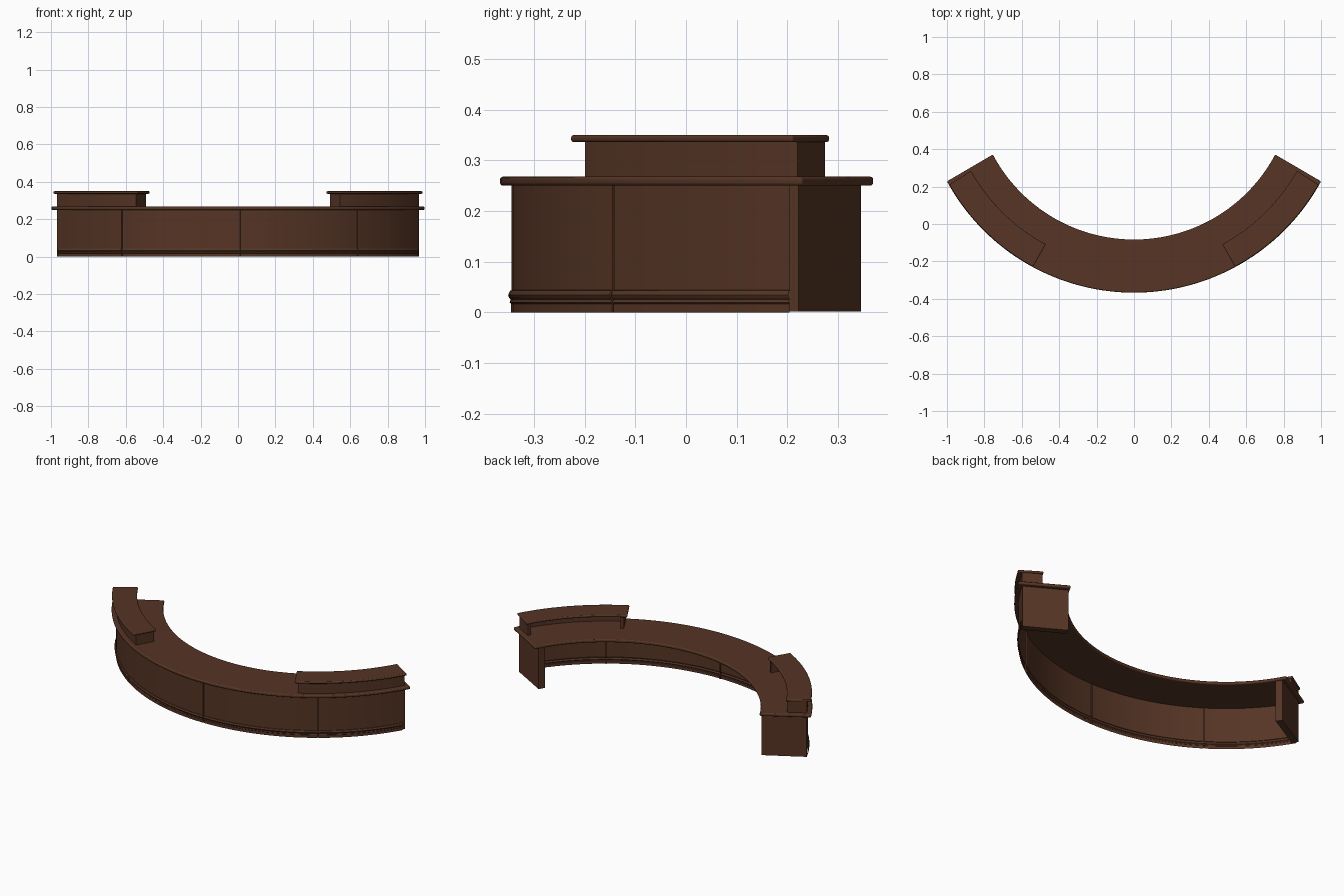
import bpy, bmesh, math

if "Cube" in bpy.data.objects:
    bpy.data.objects.remove(bpy.data.objects["Cube"])

CY = 0.771  # y of the common centre of all arcs
wood = bpy.data.materials.new("dark_brown_wood")
wood.diffuse_color = (0.092, 0.035, 0.018, 1)
wood.use_nodes = True
wood.node_tree.nodes["Principled BSDF"].inputs["Base Color"].default_value = wood.diffuse_color


def pt(r, deg, z):
    """Point on the arc; the angle is measured from the front (-y)."""
    a = math.radians(deg)
    return (r * math.sin(a), CY - r * math.cos(a), z)


def finish(name, bm, bevel=0, recalc=True):
    if recalc:
        bmesh.ops.recalc_face_normals(bm, faces=bm.faces)
    me = bpy.data.meshes.new(name)
    bm.to_mesh(me)
    bm.free()
    me.materials.append(wood)
    ob = bpy.data.objects.new(name, me)
    bpy.context.collection.objects.link(ob)
    bpy.ops.object.select_all(action='DESELECT')
    ob.select_set(True)
    bpy.context.view_layer.objects.active = ob
    bpy.ops.object.shade_smooth_by_angle(angle=math.radians(30))
    if bevel:
        m = ob.modifiers.new("rounded_edge", 'BEVEL')
        m.width, m.segments = bevel, 3
        m.limit_method, m.angle_limit = 'ANGLE', math.radians(40)
    return ob


def sector(name, r0, r1, z0, z1, start, end, n, bevel=0):
    """Curved slab; start and end are (inner, outer) angles."""
    bm = bmesh.new()
    rings = []
    for i in range(n + 1):
        t = i / n
        ai = start[0] + (end[0] - start[0]) * t
        ao = start[1] + (end[1] - start[1]) * t
        rings.append([bm.verts.new(p) for p in
                      (pt(r0, ai, z0), pt(r1, ao, z0), pt(r1, ao, z1), pt(r0, ai, z1))])
    for a, b in zip(rings, rings[1:]):
        for k in range(4):
            bm.faces.new((a[k], b[k], b[(k + 1) % 4], a[(k + 1) % 4]))
    bm.faces.new(rings[0])
    bm.faces.new(rings[-1][::-1])
    return finish(name, bm, bevel)


def end_slab(name, r0, r1, z0, z1, angle, thick, s):
    """Flat radial panel, thickness towards the front (negative = away)."""
    near = [s * (angle - math.degrees(thick / r)) for r in (r0, r1)]
    return sector(name, r0, r1, z0, z1, near, (s * angle, s * angle), 1)


# Main counter top
sector("counter_top", 0.854, 1.138, 0.25, 0.268, (-62.1, -61.5), (62.1, 61.5), 72, 0.006)

# Front wall: thin curved skin with base moulding and vertical panel seams
profile = [(1.116, 0.0), (1.116, 0.017), (1.119, 0.020), (1.117, 0.026), (1.120, 0.029),
           (1.122, 0.034), (1.120, 0.039), (1.118, 0.043), (1.115, 0.044), (1.115, 0.251)]
seams = (-33.8, 0.5, 34.9)
bounds = [-59.5, *seams, 59.5]
angles = []
for a, b in zip(bounds, bounds[1:]):
    lo = a + (0.14 if a in seams else 0)
    hi = b - (0.14 if b in seams else 0)
    angles += [(lo + (hi - lo) * i / 16, 0) for i in range(17)]
    if b in seams:
        angles += [(b - 0.10, 0.008), (b + 0.10, 0.008)]
bm = bmesh.new()
cols = [[bm.verts.new(pt(r - d, a, z)) for r, z in profile] for a, d in angles]
for a, b in zip(cols, cols[1:]):
    for k in range(len(profile) - 1):
        bm.faces.new((a[k], b[k], b[k + 1], a[k + 1]))
finish("front_wall", bm, recalc=False)

for s, side in ((-1, "left"), (1, "right")):
    # End panel that carries the counter
    end_slab(side + "_end_panel", 0.862, 1.112, 0.002, 0.251, 60.4, 0.038, s)
    # Raised transaction shelf
    sector(side + "_shelf_top", 0.998, 1.136, 0.336, 0.350,
           (s * 28.2, s * 28.4), (s * 60.8, s * 60.4), 28, 0.005)
    # Shelf support: curved wall and two end pieces
    sector(side + "_shelf_wall", 1.095, 1.113, 0.267, 0.337,
           (s * 29.3, s * 29.3), (s * 60.3, s * 60.3), 28)
    end_slab(side + "_shelf_inner_end", 1.003, 1.1125, 0.267, 0.337, 29.3, -0.018, s)
    end_slab(side + "_shelf_outer_end", 1.003, 1.1125, 0.267, 0.337, 60.3, 0.018, s)
